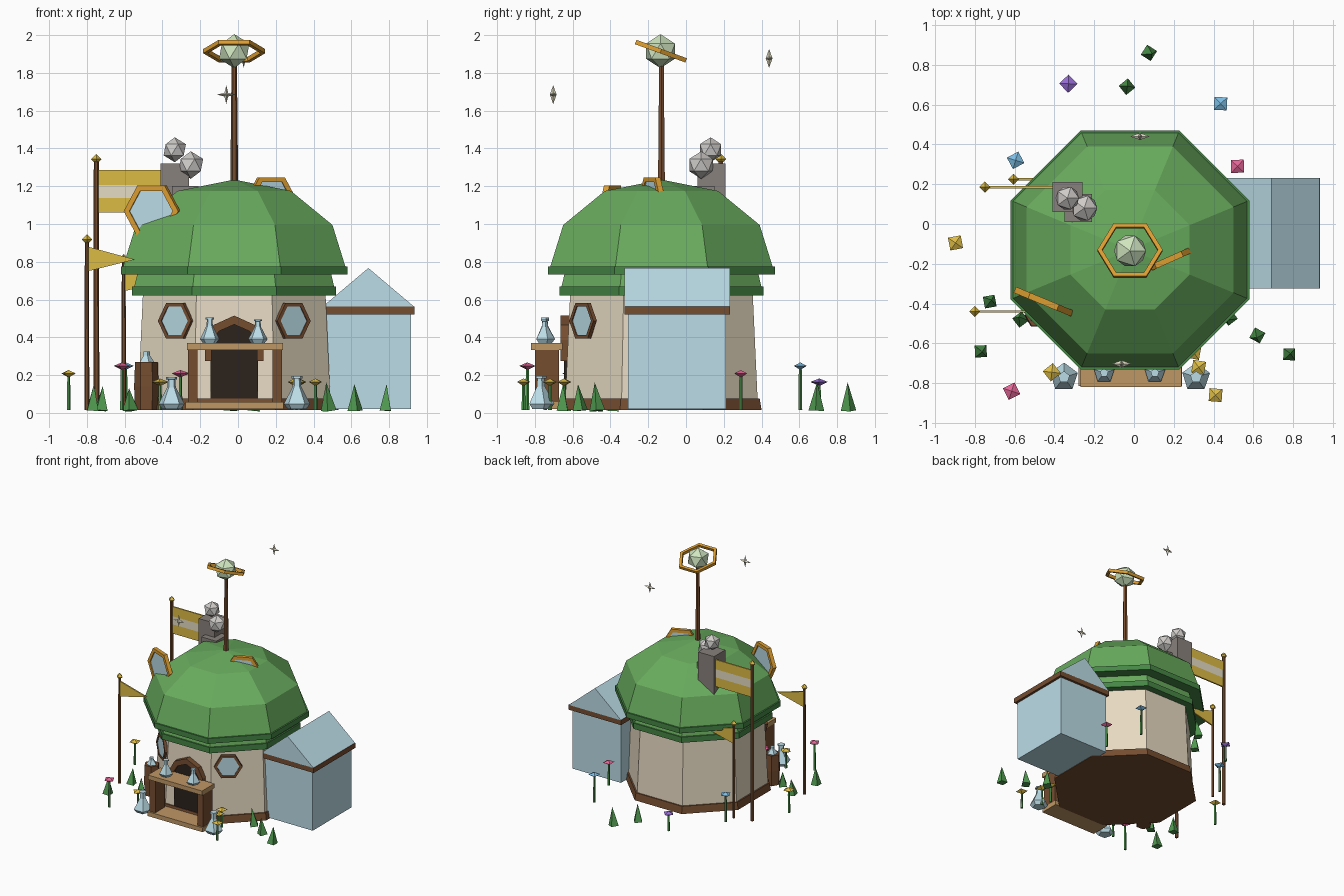
import bpy, bmesh, math
from mathutils import Matrix, Vector

if "Cube" in bpy.data.objects:
    bpy.data.objects.remove(bpy.data.objects["Cube"])

def material(name, r, g, b):
    m = bpy.data.materials.new(name)
    m.diffuse_color = (r, g, b, 1)
    m.use_nodes = True
    m.node_tree.nodes["Principled BSDF"].inputs["Base Color"].default_value = m.diffuse_color
    return m

GREEN = material("roof_green", .14, .41, .11)
DARKGREEN = material("rim_green", .06, .24, .06)
CREAM = material("plaster", .80, .70, .54)
BROWN = material("wood", .18, .075, .03)
TAN = material("light_wood", .52, .31, .13)
DARK = material("dark", .025, .016, .012)
BLUE = material("glass", .50, .72, .80)
GOLD = material("gold", .72, .34, .03)
YELLOW = material("yellow", .72, .50, .06)
PALE = material("pale_stripe", .78, .72, .55)
STONE = material("stone", .25, .22, .20)
SMOKE = material("smoke", .62, .60, .58)
GLOW = material("glow", .62, .78, .52)
STAR = material("star", .75, .72, .55)
LEAF = material("leaf", .08, .32, .08)
PINK = material("pink", .75, .13, .30)
SKY = material("sky", .20, .50, .75)
PURPLE = material("purple", .30, .15, .65)

def finish(name, bm, mat, loc=(0, 0, 0), rot=(0, 0, 0)):
    bmesh.ops.remove_doubles(bm, verts=bm.verts, dist=1e-5)
    bmesh.ops.recalc_face_normals(bm, faces=bm.faces)
    me = bpy.data.meshes.new(name)
    bm.to_mesh(me)
    bm.free()
    ob = bpy.data.objects.new(name, me)
    ob.location, ob.rotation_euler = loc, rot
    me.materials.append(mat)
    bpy.context.collection.objects.link(ob)
    return ob

# n-sided turned shape from (radius, height) pairs; closed=True makes a ring
def lathe(name, prof, n, mat, loc=(0, 0, 0), rot=(0, 0, 0), phase=0, closed=False):
    bm = bmesh.new()
    rows = [[bm.verts.new((r * math.cos(phase + math.tau * k / n),
                           r * math.sin(phase + math.tau * k / n), z))
             for k in range(n)] for r, z in prof]
    pairs = list(zip(rows, rows[1:]))
    if closed:
        pairs.append((rows[-1], rows[0]))
    for a, b in pairs:
        for k in range(n):
            bm.faces.new((a[k], a[(k + 1) % n], b[(k + 1) % n], b[k]))
    if not closed:
        for row, (r, z) in ((rows[0], prof[0]), (rows[-1], prof[-1])):
            if r > 1e-4:
                bm.faces.new(row)
    return finish(name, bm, mat, loc, rot)

def box(name, x0, x1, y0, y1, z0, z1, mat):
    bm = bmesh.new()
    c = Vector(((x0 + x1) / 2, (y0 + y1) / 2, (z0 + z1) / 2))
    bmesh.ops.create_cube(bm, size=1, matrix=Matrix.Diagonal((x1 - x0, y1 - y0, z1 - z0, 1)))
    return finish(name, bm, mat, c)

# x-z outline extruded along y
def prism(name, pts, y0, y1, mat):
    bm = bmesh.new()
    f = bm.faces.new([bm.verts.new((x, y0, z)) for x, z in pts])
    ext = bmesh.ops.extrude_face_region(bm, geom=[f])["geom"]
    bmesh.ops.translate(bm, vec=(0, y1 - y0, 0),
                        verts=[v for v in ext if isinstance(v, bmesh.types.BMVert)])
    if f.is_valid is False or len(bm.faces) == len(pts) + 1:
        bm.faces.new([v for v in bm.verts][:len(pts)])
    return finish(name, bm, mat)

def ico(name, r, loc, mat):
    bm = bmesh.new()
    bmesh.ops.create_icosphere(bm, subdivisions=1, radius=r)
    return finish(name, bm, mat, loc)

def hex_ring(name, R, t, mat, loc, rot):
    lathe(name, [(R - t, -t), (R + t, -t), (R + t, t), (R - t, t)], 6, mat, loc, rot, closed=True)

def hex_window(name, R, t, mat, loc, yaw):
    rot = (math.pi / 2, 0, math.radians(yaw))
    hex_ring(name + "_frame", R, t, mat, loc, rot)
    lathe(name + "_glass", [(R, -t * .5), (R, t * .5)], 6, BLUE, loc, rot)

CX, CY = -.02, -.13
def octagon(name, prof, mat):
    k = 1 / math.cos(math.pi / 8)
    lathe(name, [(a * k, z) for a, z in prof], 8, mat, (CX, CY, 0), phase=math.pi / 8)

# House body and layered dome roof
octagon("foundation", [(.53, .015), (.52, .075)], BROWN)
octagon("walls", [(.51, .05), (.482, .66)], CREAM)
octagon("lower_roof_rim", [(.54, .622), (.54, .67)], DARKGREEN)
octagon("lower_roof", [(.53, .665), (.512, .74)], GREEN)
octagon("upper_roof_rim", [(.60, .732), (.60, .776)], DARKGREEN)
octagon("dome", [(.59, .77), (.52, .995), (.30, 1.175), (0, 1.235)], GREEN)

# Spire with ringed globe
lathe("spire", [(.021, 1.2), (.014, 1.86)], 6, BROWN, (CX, CY, 0))
ico("globe", .09, (CX, CY - .005, 1.915), GLOW)
hex_ring("globe_ring", .152, .012, GOLD, (CX, CY - .003, 1.915), (math.radians(-20), 0, 0))

# Windows
hex_window("roof_window_left", .14, .016, GOLD, (-.455, -.39, 1.068), -22.5)
hex_window("roof_window_right", .132, .015, GOLD, (.175, -.18, 1.12), 24)
for s in (-1, 1):
    hex_window("wall_window", .098, .011, BROWN, (CX + s * .31, -.545, .487), s * 36)

# Chimney and smoke
box("chimney_base", -.35, -.21, .01, .15, .9, 1.2, STONE)
box("chimney", -.41, -.26, .06, .21, .98, 1.32, STONE)
ico("smoke_high", .066, (-.335, .13, 1.393), SMOKE)
ico("smoke_low", .073, (-.25, .08, 1.312), SMOKE)

# Annex with gable roof
box("annex", .46, .915, -.308, .212, .02, .53, BLUE)
box("annex_eave", .445, .935, -.325, .232, .52, .562, BROWN)
prism("annex_roof", [(.445, .56), (.935, .56), (.69, .767)], -.325, .232, BLUE)

# Door and arched frame
prism("door", [(CX - .125, .075), (CX + .125, .075), (CX + .125, .38), (CX + .085, .44),
               (CX, .475), (CX - .085, .44), (CX - .125, .38)], -.645, -.58, DARK)
right = [(.155, .275), (.155, .385), (.11, .465), (0, .515)]
inner = [(0, .468), (.082, .432), (.12, .37), (.12, .275)]
for s in (-1, 1):
    prism("door_arch", [(CX + s * x, z) for x, z in right + inner], -.665, -.60, BROWN)

# Shop counter in front of the door
box("counter_step", -.278, .24, -.815, -.655, .02, .057, TAN)
box("counter_top", -.27, .238, -.82, -.655, .333, .37, TAN)
for x in (-.24, .208):
    box("counter_post", x - .026, x + .026, -.80, -.672, .05, .335, BROWN)

# Potion flasks
def flask(x, y, z, r, h):
    lathe("flask", [(r * .7, 0), (r, h * .16), (r * .33, h * .68), (r * .28, h * .92),
                    (r * .42, h * .93), (r * .42, h)], 5, BLUE, (x, y, z), phase=.3)
flask(-.15, -.748, .37, .054, .135)
flask(.105, -.748, .37, .054, .125)
flask(-.352, -.77, .02, .073, .17)
flask(.312, -.77, .02, .073, .175)
lathe("barrel", [(.06, .015), (.065, .14), (.06, .27)], 6, BROWN, (-.485, -.46, 0))
lathe("barrel_flask", [(.042, .27), (.018, .305), (.018, .325)], 5, BLUE, (-.485, -.46, 0))

# Flag poles
def pole(x, y, h, r):
    lathe("flag_pole", [(r, .015), (r * .85, h)], 6, BROWN, (x, y, 0))
    lathe("pole_knob", [(0, h - .015), (.028, h + .013), (0, h + .041)], 4, YELLOW, (x, y, 0))
pole(-.75, .185, 1.33, .016)
pole(-.80, -.44, .905, .013)
pole(-.605, .225, .80, .012)
for i, m in enumerate((YELLOW, PALE, YELLOW)):
    z = (1.06, 1.138, 1.207, 1.287)
    box("banner_stripe", -.74, -.40, .179, .191, z[i], z[i + 1], m)
for x, y, z in ((-.795, -.44, .88), (-.60, .225, .775)):
    prism("pennant", [(x, z), (x, z - .13), (x + .25, z - .068)], y - .006, y + .006, YELLOW)

# Flowers: x, y, height, petals
for x, y, h, m in ((-.33, .705, .16, PURPLE), (.435, .605, .245, SKY), (.52, .29, .205, PINK),
                   (-.595, .32, .245, SKY), (-.897, -.095, .205, YELLOW),
                   (-.615, -.84, .245, PINK), (-.413, -.745, .16, YELLOW),
                   (.325, -.72, .16, YELLOW), (.41, -.86, .16, YELLOW),
                   (.30, -.645, .16, YELLOW), (-.305, -.61, .205, PINK)):
    lathe("flower_stem", [(.011, .015), (.008, h)], 5, LEAF, (x, y, 0))
    lathe("flower_head", [(0, h - .018), (.046, h + .004), (0, h + .022)], 4, m, (x, y, 0), phase=.3 + x)

# Grass tufts
for x, y, h in ((.075, .86, .15), (-.035, .69, .15), (-.725, -.39, .13), (-.77, -.64, .14),
                (-.57, -.48, .12), (.48, -.47, .15), (.62, -.56, .14), (.78, -.655, .14)):
    lathe("grass_tuft", [(.042, 0), (0, h)], 4, LEAF, (x, y, .012),
          (.08 * math.sin(9 * x), .1 * math.cos(7 * y), x * 3))

# Floating four-pointed stars
for loc in ((-.062, -.703, 1.685), (.03, .44, 1.877)):
    bm = bmesh.new()
    rim = [bm.verts.new(((.05, .014)[k % 2] * math.cos(k * math.pi / 4), 0,
                         (.05, .014)[k % 2] * math.sin(k * math.pi / 4))) for k in range(8)]
    for y in (-.018, .018):
        tip = bm.verts.new((0, y, 0))
        for k in range(8):
            bm.faces.new((rim[k], rim[(k + 1) % 8], tip))
    finish("star", bm, STAR, loc)
